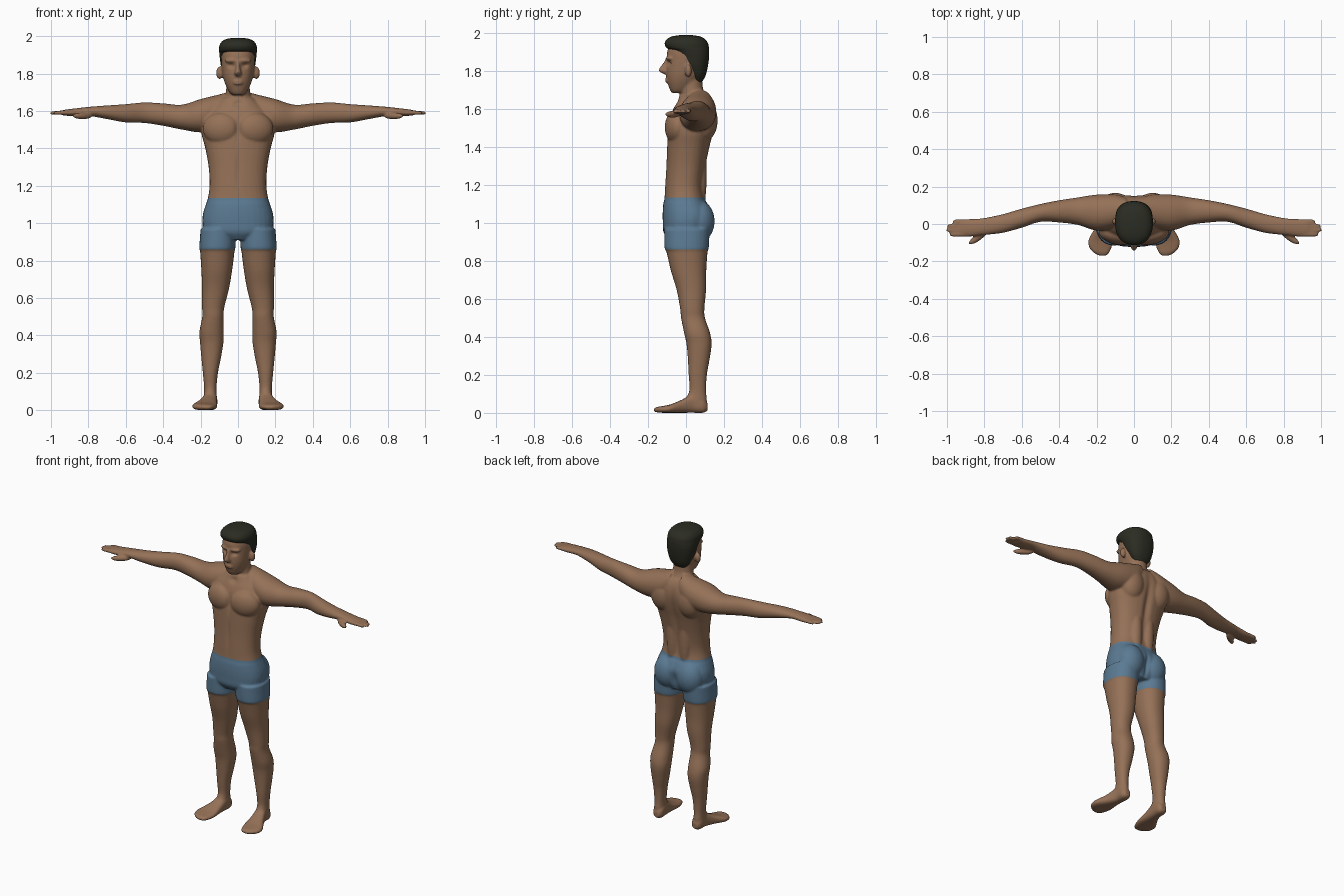
import bpy, bmesh, math
from mathutils import Vector, Matrix


def material(name, rgb):
    m = bpy.data.materials.new(name)
    m.diffuse_color = (*rgb, 1)
    return m


SKIN = material("skin", (0.30, 0.165, 0.095))
CLOTH = material("blue cloth", (0.105, 0.195, 0.29))
HAIR = material("dark hair", (0.024, 0.025, 0.016))


def add_object(name, bm, mat):
    me = bpy.data.meshes.new(name)
    bmesh.ops.recalc_face_normals(bm, faces=bm.faces)
    bm.to_mesh(me)
    me.materials.append(mat)
    me.shade_smooth()
    ob = bpy.data.objects.new(name, me)
    bpy.context.collection.objects.link(ob)
    return ob


def spline(rows, steps=5):
    """Smooth in-between rows (Catmull-Rom)."""
    out = []
    for i in range(len(rows) - 1):
        p = [rows[max(0, min(len(rows) - 1, i + k))] for k in (-1, 0, 1, 2)]
        for s in range(steps):
            t = s / steps
            out.append([0.5 * (2 * b + (c - a) * t + (2 * a - 5 * b + 4 * c - d) * t * t
                               + (3 * b - a - 3 * c + d) * t ** 3) for a, b, c, d in zip(*p)])
    return out + [list(rows[-1])]


def loft(bm, axis, rows, power=2.0, sides=32, sx=1):
    """Rows are (position on axis, min u, max u, min v, max v) of rounded rings."""
    rings = []
    for t, u0, u1, v0, v1 in spline(rows):
        ring = []
        for k in range(sides):
            a = 2 * math.pi * k / sides
            c, s = math.cos(a), math.sin(a)
            u = (u0 + u1) / 2 + (u1 - u0) / 2 * math.copysign(abs(c) ** (2 / power), c)
            v = (v0 + v1) / 2 + (v1 - v0) / 2 * math.copysign(abs(s) ** (2 / power), s)
            co = {"x": (t, u, v), "y": (u, t, v), "z": (u, v, t)}[axis]
            ring.append(bm.verts.new((co[0] * sx, co[1], co[2])))
        rings.append(ring)
    for a, b in zip(rings, rings[1:]):
        for k in range(sides):
            j = (k + 1) % sides
            bm.faces.new((a[k], a[j], b[j], b[k]))
    bm.faces.new(rings[0])
    bm.faces.new(rings[-1])


def blob(bm, center, radii, turn=0, sx=1):
    m = (Matrix.Translation((center[0] * sx, center[1], center[2]))
         @ Matrix.Rotation(turn * sx, 4, "Z") @ Matrix.Diagonal((*radii, 1)))
    if sx < 0:
        m = m @ Matrix.Rotation(math.pi, 4, "Z")
    bmesh.ops.create_uvsphere(bm, u_segments=24, v_segments=16, radius=1, matrix=m)


def sym(rows):
    return [(z, -w, w, f, b) for z, w, f, b in rows]


bm = bmesh.new()
# torso and pelvis
loft(bm, "z", sym([
    (.91, .10, -.09, .10), (.95, .175, -.118, .12), (1.0, .19, -.122, .13), (1.05, .187, -.123, .135),
    (1.10, .172, -.12, .115), (1.13, .162, -.114, .10), (1.2, .152, -.11, .092), (1.3, .157, -.104, .105),
    (1.4, .175, -.10, .125), (1.48, .195, -.095, .145), (1.55, .19, -.085, .155), (1.6, .16, -.068, .152),
    (1.64, .12, -.048, .14), (1.67, .085, -.035, .12)]), 2.4)
# neck
loft(bm, "z", sym([(1.58, .085, -.03, .13), (1.66, .074, -.028, .112), (1.71, .064, -.03, .09),
                   (1.78, .06, -.03, .085)]))
# head
loft(bm, "z", sym([
    (1.685, .028, -.072, -.015), (1.70, .046, -.084, .02), (1.74, .067, -.098, .06), (1.78, .080, -.104, .09),
    (1.82, .086, -.103, .105), (1.86, .089, -.100, .108), (1.90, .088, -.10, .105),
    (1.95, .078, -.08, .09), (1.975, .045, -.05, .05)]), 2.2)
# nose and lips
loft(bm, "z", sym([(1.785, .013, -.118, -.08), (1.80, .019, -.143, -.08), (1.815, .015, -.142, -.08),
                   (1.84, .010, -.124, -.08), (1.87, .009, -.106, -.08)]))
blob(bm, (0, -.098, 1.752), (.027, .016, .013))

for sx in (1, -1):
    # brow, ear
    blob(bm, (.036, -.087, 1.868), (.036, .018, .012), .25, sx)
    blob(bm, (.098, .012, 1.803), (.020, .018, .034), .5, sx)
    # chest, shoulder blade, long back muscle, buttock
    blob(bm, (.092, -.055, 1.505), (.098, .055, .085), .2, sx)
    blob(bm, (.10, .095, 1.54), (.085, .072, .11), 0, sx)
    blob(bm, (.045, .068, 1.27), (.045, .042, .25), 0, sx)
    blob(bm, (.085, .068, 1.01), (.09, .083, .11), 0, sx)
    # arm
    loft(bm, "x", [
        (.04, .01, .14, 1.54, 1.705), (.1, -.02, .158, 1.5, 1.688), (.2, -.035, .157, 1.485, 1.663),
        (.3, -.005, .142, 1.50, 1.633), (.4, .008, .127, 1.52, 1.64), (.5, .012, .107, 1.535, 1.645),
        (.6, -.02, .082, 1.538, 1.636), (.7, -.047, .053, 1.556, 1.629), (.78, -.057, .036, 1.571, 1.623),
        (.82, -.06, .03, 1.575, 1.619), (.88, -.068, .027, 1.572, 1.612), (.92, -.069, .025, 1.574, 1.607),
        (.94, -.066, .022, 1.577, 1.603)], 2.1, sx=sx)
    # fingers and thumb
    for y, tip in ((-.056, .987), (-.033, 1.004), (-.010, .998), (.013, .970)):
        loft(bm, "x", [(.88, y - .011, y + .011, 1.579, 1.605), (.95, y - .012, y + .012, 1.579, 1.602),
                       (tip - .012, y - .010, y + .010, 1.578, 1.598),
                       (tip, y - .006, y + .006, 1.583, 1.594)], sides=16, sx=sx)
    blob(bm, (.832, -.07, 1.573), (.064, .019, .018), -.62, sx)
    # leg
    loft(bm, "z", [
        (.04, .115, .181, .02, .108), (.07, .114, .182, 0, .11), (.12, .115, .181, .018, .106),
        (.2, .107, .188, .014, .11), (.28, .091, .196, .01, .124), (.36, .078, .203, .003, .135),
        (.42, .076, .206, -.01, .127), (.5, .077, .191, -.026, .10), (.55, .073, .192, -.031, .097),
        (.65, .048, .192, -.05, .106), (.75, .031, .196, -.08, .107), (.852, .018, .203, -.104, .114),
        (.868, .014, .207, -.113, .12), (.97, .01, .20, -.115, .125)], 2.2, sx=sx)
    # foot
    loft(bm, "y", [
        (.114, .125, .163, .012, .05), (.09, .111, .18, 0, .08), (.04, .111, .184, 0, .10),
        (-.02, .112, .208, 0, .07), (-.08, .110, .242, 0, .045), (-.12, .118, .242, 0, .036),
        (-.15, .13, .22, .002, .031), (-.169, .145, .19, .007, .023)], 2.6, sx=sx)

# fuse everything into one smooth skin
raw = add_object("body_raw", bm, SKIN)
mod = raw.modifiers.new("fuse", "REMESH")
mod.mode, mod.voxel_size, mod.use_smooth_shade = "VOXEL", .006, True
mod = raw.modifiers.new("soften", "SMOOTH")
mod.factor, mod.iterations = .5, 7
dg = bpy.context.evaluated_depsgraph_get()
fused = bpy.data.meshes.new_from_object(raw.evaluated_get(dg))
bpy.data.objects.remove(raw)
bm = bmesh.new()
bm.from_mesh(fused)

# soft hollows: (centre, radii, push) for eyes, mouth, spine, breastbone, navel line, collar pit
DENTS = [((.036, -.10, 1.842), (.018, .03, .012), (0, .014, 0)),
         ((-.036, -.10, 1.842), (.018, .03, .012), (0, .014, 0)),
         ((0, -.11, 1.752), (.025, .03, .004), (0, .005, 0)),
         ((0, .14, 1.38), (.022, .06, .20), (0, -.016, 0)),
         ((0, -.10, 1.49), (.014, .04, .06), (0, .008, 0)),
         ((0, -.11, 1.28), (.012, .04, .10), (0, .006, 0)),
         ((0, -.04, 1.635), (.025, .03, .018), (0, .01, 0)),
         ((0, .14, .98), (.014, .06, .07), (0, -.015, 0))]
for v in bm.verts:
    for c, r, push in DENTS:
        d = sum(((v.co[i] - c[i]) / r[i]) ** 2 for i in range(3))
        if d < 9:
            v.co += Vector(push) * math.exp(-d)
low = min(v.co.z for v in bm.verts)
bmesh.ops.translate(bm, verts=bm.verts, vec=(0, 0, -low))

# cut at hem and waist, then split shorts from skin
HEM, WAIST = .86, 1.135
for z in (HEM, WAIST):
    bmesh.ops.bisect_plane(bm, geom=bm.verts[:] + bm.edges[:] + bm.faces[:],
                           plane_co=(0, 0, z), plane_no=(0, 0, 1))
for name, mat, want in (("body", SKIN, False), ("shorts", CLOTH, True)):
    part = bm.copy()
    drop = [f for f in part.faces if (HEM < f.calc_center_median().z < WAIST) != want]
    bmesh.ops.delete(part, geom=drop, context="FACES")
    add_object(name, part, mat)

# hair cap
bm = bmesh.new()
loft(bm, "z", sym([
    (1.745, .045, .03, .085), (1.78, .07, .015, .104), (1.83, .089, -.022, .116), (1.88, .097, -.045, .122),
    (1.91, .100, -.075, .122), (1.925, .101, -.104, .121), (1.95, .099, -.112, .115),
    (1.972, .085, -.098, .098), (1.985, .06, -.07, .07), (1.991, .02, -.03, .03)]), 2.3, 48)
add_object("hair", bm, HAIR)
